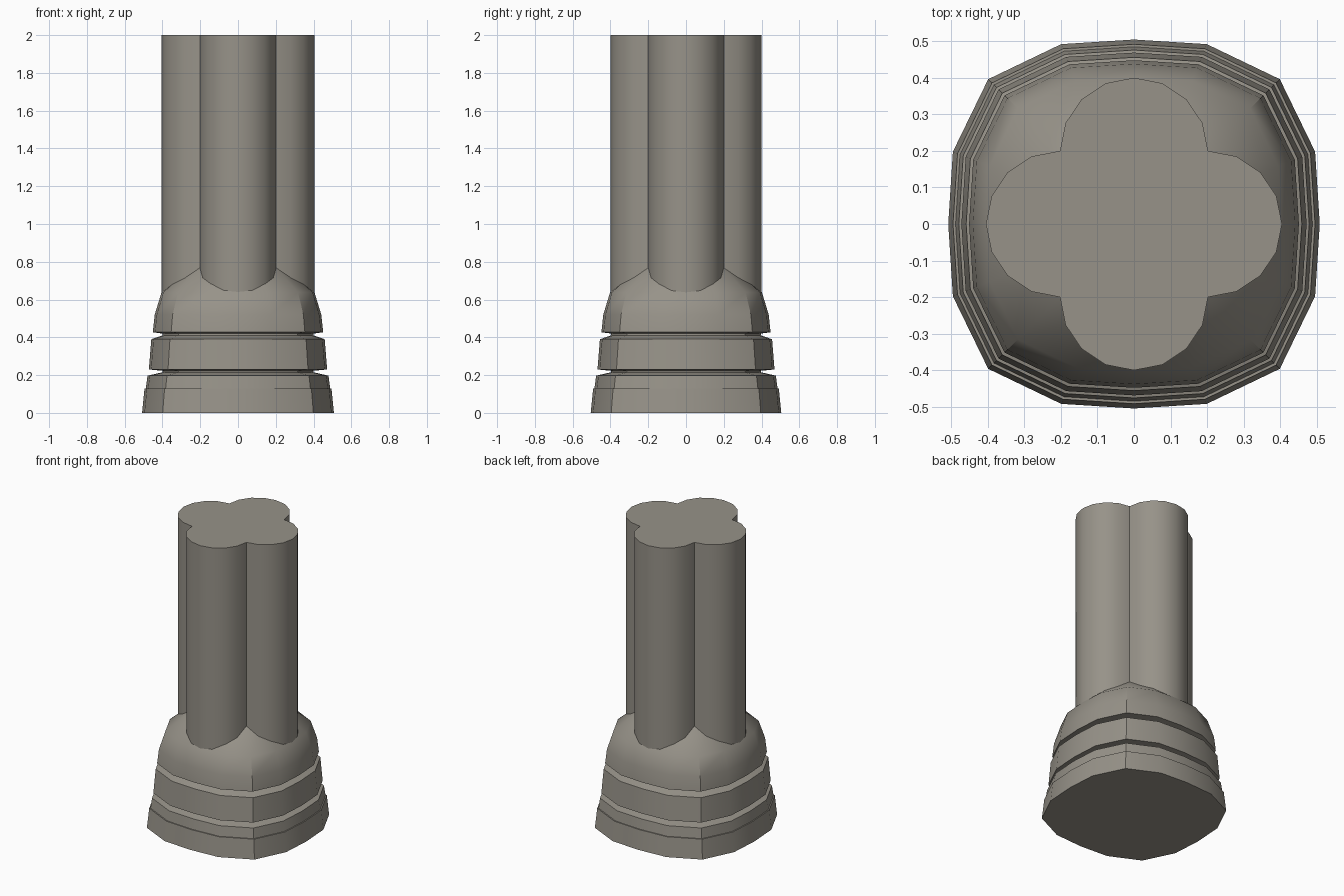
import bpy, bmesh, math

if "Cube" in bpy.data.objects:
    bpy.data.objects.remove(bpy.data.objects["Cube"])

stone = bpy.data.materials.new("warm_grey_stone")
stone.diffuse_color = (0.31, 0.29, 0.25, 1)
stone.use_nodes = True
stone.node_tree.nodes["Principled BSDF"].inputs["Base Color"].default_value = stone.diffuse_color


def loft(name, rings):
    """Skin a list of equal-length point rings, capped at both ends."""
    bm = bmesh.new()
    loops = [[bm.verts.new(p) for p in ring] for ring in rings]
    n = len(loops[0])
    for a, b in zip(loops, loops[1:]):
        for i in range(n):
            j = (i + 1) % n
            bm.faces.new((a[i], a[j], b[j], b[i]))
    bm.faces.new(loops[0][::-1])
    bm.faces.new(loops[-1])
    bmesh.ops.recalc_face_normals(bm, faces=bm.faces)
    mesh = bpy.data.meshes.new(name)
    bm.to_mesh(mesh)
    bm.free()
    mesh.materials.append(stone)
    obj = bpy.data.objects.new(name, mesh)
    bpy.context.collection.objects.link(obj)
    bpy.ops.object.select_all(action='DESELECT')
    obj.select_set(True)
    bpy.context.view_layer.objects.active = obj
    bpy.ops.object.shade_smooth_by_angle(angle=math.radians(35))
    return obj


def four_turns(quarter):
    """Repeat a quarter outline around the z axis."""
    pts = []
    for _ in range(4):
        pts += quarter
        quarter = [(-y, x) for x, y in quarter]
    return pts


# Base: rounded-square outline swept up a grooved profile (half width, height)
outline = four_turns([(1, 0), (0.975, 0.392), (0.785, 0.785), (0.392, 0.975)])
profile = [(0.508, 0), (0.495, 0.13), (0.488, 0.13), (0.479, 0.197),
           (0.40, 0.215), (0.40, 0.223), (0.472, 0.23),
           (0.459, 0.39), (0.40, 0.41), (0.40, 0.42), (0.451, 0.427),
           (0.441, 0.52), (0.405, 0.638), (0.255, 0.77)]
loft("grooved_base", [[(x * r, y * r * 0.993, z) for x, y in outline] for r, z in profile])

# Shaft: four merged round lobes, each half of a 16-sided circle
lobe = [(0.2 + 0.2 * math.cos(a), 0.2 * math.sin(a))
        for a in (math.radians(22.5 * k) for k in range(-4, 4))]
clover = four_turns(lobe)
loft("clustered_shaft", [[(x * 1.012, y, z) for x, y in clover] for z in (0.45, 2.0)])
